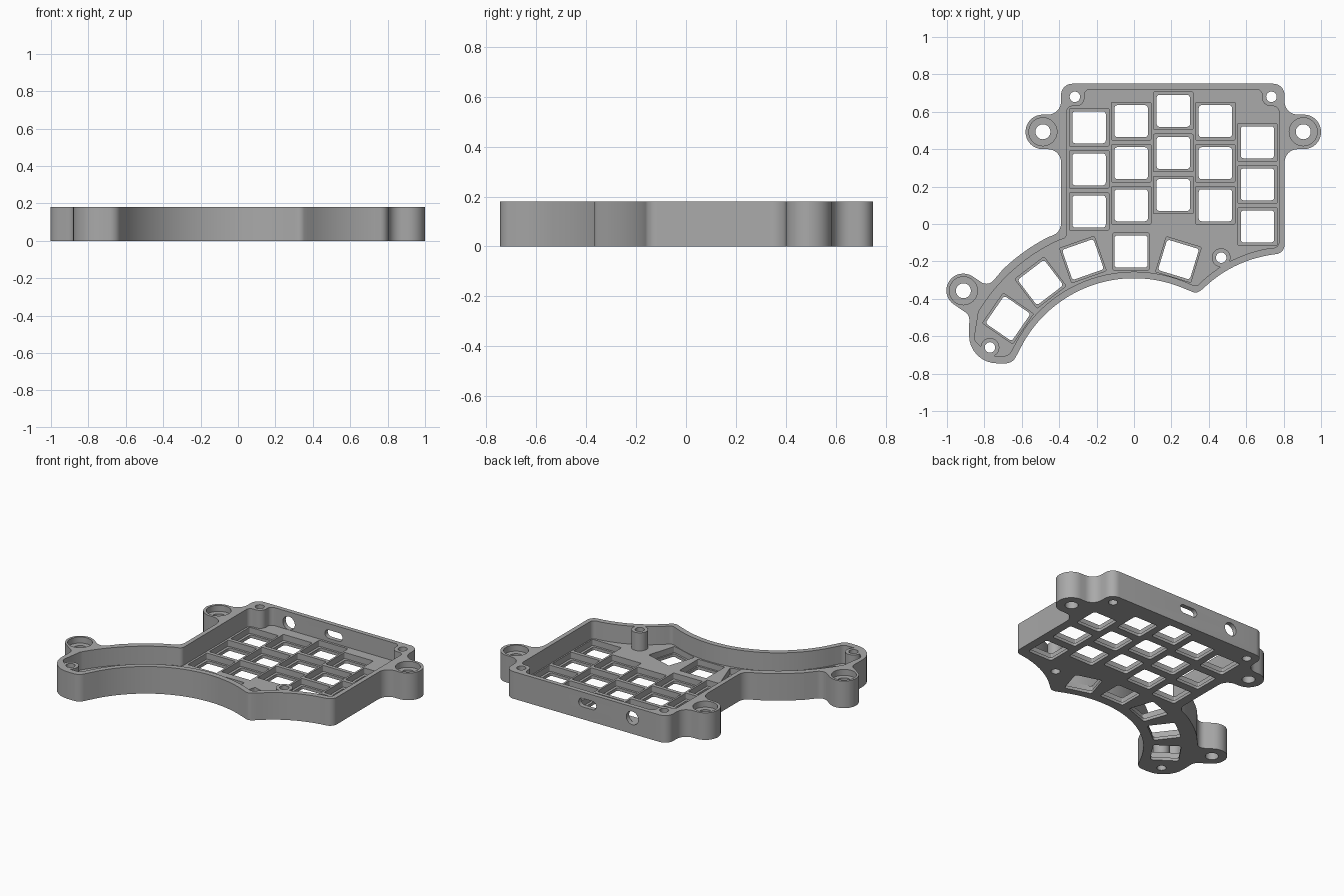
import bpy, bmesh, math
from mathutils import Vector, Matrix

if "Cube" in bpy.data.objects:
    bpy.data.objects.remove(bpy.data.objects["Cube"])

HEIGHT, FLOOR, PLATE = 0.18, 0.06, 0.02
HUB = Vector((0, -0.97))  # centre of the thumb arc


def rounded(points, steps=8):
    """Polygon from (x, y, radius) corners, each rounded by an arc."""
    out = []
    for i, (x, y, r) in enumerate(points):
        p = Vector((x, y))
        if r == 0:
            out.append(p)
            continue
        a = (Vector(points[i - 1][:2]) - p).normalized()
        b = (Vector(points[(i + 1) % len(points)][:2]) - p).normalized()
        half = a.angle(b) / 2
        centre = p + (a + b).normalized() * (r / math.sin(half))
        start = p + a * (r / math.tan(half)) - centre
        end = p + b * (r / math.tan(half)) - centre
        sweep = start.angle_signed(end)
        for k in range(steps + 1):
            out.append(centre + Matrix.Rotation(-sweep * k / steps, 2) @ start)
    return out


def arc(radius, a0, a1, steps=36):
    angles = [math.radians(a0 + (a1 - a0) * k / steps) for k in range(steps + 1)]
    return [(HUB.x + radius * math.cos(a), HUB.y + radius * math.sin(a), 0) for a in angles]


def bend(p0, p1, p2, steps=12):
    out = []
    for k in range(steps + 1):
        t = k / steps
        out.append(tuple((1 - t) ** 2 * a + 2 * t * (1 - t) * b + t * t * c
                         for a, b, c in zip(p0, p1, p2)) + (0,))
    return out


def box(w, h, r):
    return rounded([(-w / 2, -h / 2, r), (w / 2, -h / 2, r), (w / 2, h / 2, r), (-w / 2, h / 2, r)], 4)


def disc(r, n=40):
    return [Vector((r * math.cos(math.tau * k / n), r * math.sin(math.tau * k / n))) for k in range(n)]


def prisms(name, items, z0, z1):
    """One object holding a prism for every (polygon, matrix) item."""
    bm = bmesh.new()
    for poly, matrix in items:
        face = bm.faces.new([bm.verts.new((p.x, p.y, z0)) for p in poly])
        grown = bmesh.ops.extrude_face_region(bm, geom=[face])
        top = [v for v in grown["geom"] if isinstance(v, bmesh.types.BMVert)]
        bmesh.ops.translate(bm, verts=top, vec=(0, 0, z1 - z0))
        bmesh.ops.transform(bm, matrix=matrix, verts=top + list(face.verts))
    bmesh.ops.recalc_face_normals(bm, faces=bm.faces)
    mesh = bpy.data.meshes.new(name)
    bm.to_mesh(mesh)
    bm.free()
    ob = bpy.data.objects.new(name, mesh)
    bpy.context.collection.objects.link(ob)
    return ob


def cut(target, cutter):
    mod = target.modifiers.new("cut", "BOOLEAN")
    mod.operation, mod.solver, mod.object = "DIFFERENCE", "EXACT", cutter
    mod.use_self = True
    bpy.context.view_layer.objects.active = target
    bpy.ops.object.modifier_apply(modifier=mod.name)
    bpy.data.objects.remove(cutter)


def at(x, y, angle=0.0):
    return Matrix.Translation((x, y, 0)) @ Matrix.Rotation(angle, 4, "Z")


# Outer outline: thumb arc, right side, ears, back, left side, tail
outline = rounded(
    arc(0.68, 150, 68) + [(0.335, -0.372, 0.04)]
    + bend((0.37, -0.345), (0.52, -0.2), (0.73, -0.165))
    + [(0.805, -0.155, 0.05),
       (0.805, 0.4, 0.07), (1.0, 0.4, 0.092), (1.0, 0.585, 0.092), (0.805, 0.585, 0.07),
       (0.805, 0.75, 0.06), (-0.39, 0.75, 0.06),
       (-0.39, 0.585, 0.07), (-0.58, 0.585, 0.092), (-0.58, 0.4, 0.092), (-0.39, 0.4, 0.07),
       (-0.39, -0.045, 0.07)]
    + arc(1.01, 117, 134)
    + [(-0.78, -0.336, 0.05), (-0.938, -0.23, 0.09), (-1.038, -0.38, 0.09), (-0.88, -0.486, 0.05),
       (-0.885, -0.745, 0.15), (-0.65, -0.745, 0.06)])

# Inner outline, stepping round the two back corner bosses
inside = rounded(
    arc(0.715, 150, 67) + [(0.335, -0.335, 0.03)]
    + bend((0.37, -0.3), (0.52, -0.165), (0.72, -0.13))
    + [(0.775, -0.125, 0.03), (0.775, 0.63, 0.03), (0.685, 0.63, 0.045), (0.685, 0.72, 0.03),
       (-0.265, 0.72, 0.03), (-0.265, 0.63, 0.045), (-0.36, 0.63, 0.03), (-0.36, -0.075, 0.03)]
    + arc(0.97, 114, 149)
    + [(-0.855, -0.62, 0.04), (-0.77, -0.705, 0.04), (-0.67, -0.705, 0.04)])

ident = Matrix.Identity(4)
case = prisms("keyboard_case", [(outline, ident)], 0, HEIGHT)

# Tray cavity, leaving the two front bosses standing
cavity = prisms("cavity_cutter", [(inside, ident)], FLOOR, HEIGHT + 0.1)
front_bosses = [(0.466, -0.18), (-0.77, -0.66)]
cut(cavity, prisms("boss_cutter", [(disc(0.05), at(*p)) for p in front_bosses], 0, 0.5))
cut(case, cavity)

# Key places: five staggered columns and a fan of thumb keys
PITCH = 0.225
keys = [at(-0.24 + PITCH * c, top - PITCH * r)
        for c, top in enumerate([0.517, 0.55, 0.605, 0.55, 0.437]) for r in range(3)]
thumbs = [at(x, y, math.atan2(-x, y - HUB.y))
          for x, y in [(-0.674, -0.505), (-0.5, -0.313), (-0.273, -0.19), (0.238, -0.19)]]
thumbs.append(at(-0.016, -0.147))
pockets = [(box(0.212, 0.2, 0.006), m) for m in keys] + [(box(0.196, 0.196, 0.006), m) for m in thumbs]
cut(case, prisms("pocket_cutter", pockets, PLATE, FLOOR + 0.03))
cut(case, prisms("switch_cutter", [(box(0.178, 0.171, 0.015), m) for m in keys + thumbs], -0.1, 0.1))

# Screw holes, ear holes and ear counterbores
screws = front_bosses + [(-0.316, 0.68), (0.735, 0.68)]
ears = [(-0.487, 0.493), (0.905, 0.493), (-0.912, -0.357)]
holes = [(disc(0.028), at(*p)) for p in screws] + [(disc(0.04), at(*p)) for p in ears]
cut(case, prisms("screw_cutter", holes, -0.1, 0.3))
cut(case, prisms("counterbore_cutter", [(disc(0.075), at(*p)) for p in ears], HEIGHT - 0.04, 0.3))

# Round and slotted ports through the back wall
upright = Matrix.Rotation(math.pi / 2, 4, "X")
ports = [(disc(0.044), Matrix.Translation((-0.13, 0.74, 0.105)) @ upright),
         (box(0.13, 0.056, 0.027), Matrix.Translation((0.2, 0.74, 0.11)) @ upright)]
cut(case, prisms("port_cutter", ports, -0.05, 0.05))

# Single grey finish
grey = bpy.data.materials.new("plain_grey")
grey.use_nodes = True
colour = (0.4, 0.4, 0.4, 1)
grey.diffuse_color = colour
grey.node_tree.nodes["Principled BSDF"].inputs["Base Color"].default_value = colour
case.data.materials.clear()
case.data.materials.append(grey)

for ob in bpy.context.selected_objects:
    ob.select_set(False)
case.select_set(True)
bpy.context.view_layer.objects.active = case
bpy.ops.object.shade_smooth_by_angle(angle=math.radians(30))
